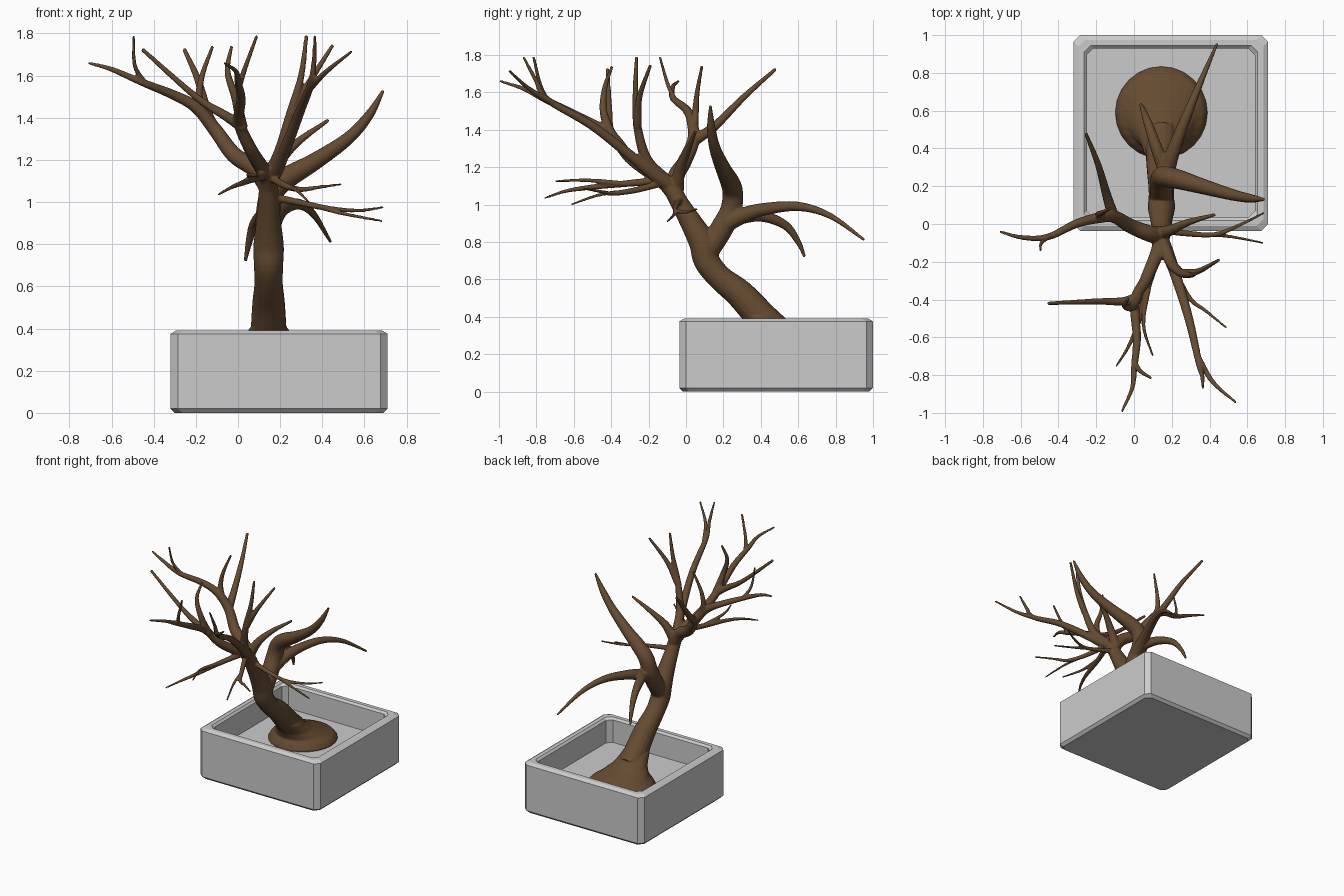
import bpy, bmesh, math
from mathutils import Vector


def make_object(name, bm, color=None):
    bmesh.ops.recalc_face_normals(bm, faces=bm.faces)
    me = bpy.data.meshes.new(name)
    bm.to_mesh(me)
    bm.free()
    ob = bpy.data.objects.new(name, me)
    bpy.context.collection.objects.link(ob)
    if color:
        mat = bpy.data.materials.new(name + "_colour")
        mat.diffuse_color = color
        me.materials.append(mat)
    return ob


def loft(bm, rings):
    """Skin a list of equal-length point rings and cap both ends."""
    vs = [[bm.verts.new(p) for p in r] for r in rings]
    n = len(vs[0])
    for a, b in zip(vs, vs[1:]):
        for i in range(n):
            bm.faces.new((a[i], a[(i + 1) % n], b[(i + 1) % n], b[i]))
    bm.faces.new(vs[0])
    bm.faces.new(vs[-1])


def spline(pts, steps=5):
    """Catmull-Rom through 4D points (x, y, z, radius)."""
    p = [2 * pts[0] - pts[1]] + pts + [2 * pts[-1] - pts[-2]]
    out = []
    for a, b, c, d in zip(p, p[1:], p[2:], p[3:]):
        for k in range(steps):
            t = k / steps
            out.append(0.5 * (2 * b + (c - a) * t + (2 * a - 5 * b + 4 * c - d) * t * t
                              + (3 * b - a - 3 * c + d) * t ** 3))
    return out + [pts[-1]]


def tube(bm, pts, sides=12):
    path = spline([Vector(p) for p in pts])
    pos = [q.to_3d() for q in path]
    u = Vector((1, 0.13, 0.07))
    rings = []
    for i, c in enumerate(pos):
        t = (pos[min(i + 1, len(pos) - 1)] - pos[max(i - 1, 0)]).normalized()
        u = (u - t * u.dot(t)).normalized()
        v = t.cross(u)
        r = max(path[i].w, 0.006)
        rings.append([c + r * (u * math.cos(2 * math.pi * k / sides)
                               + v * math.sin(2 * math.pi * k / sides)) for k in range(sides)])
    loft(bm, rings)


def branch(bm, r0, r1, *pts):
    n = len(pts) - 1
    tube(bm, [(*p, r0 + (r1 - r0) * i / n) for i, p in enumerate(pts)])


# Planter: chamfered square tray, outside wall, rim, inside wall and floor
bm = bmesh.new()
rings = []
for z, inset in ((0, .02), (.02, 0), (.375, 0), (.39, .025), (.39, .055), (.375, .07), (.2, .07)):
    hx, hy, c = .515 - inset, .518 - inset, .035
    rings.append([(.195 + x, .482 + y, z) for x, y in (
        (hx - c, -hy), (hx, -hy + c), (hx, hy - c), (hx - c, hy),
        (-hx + c, hy), (-hx, hy - c), (-hx, -hy + c), (-hx + c, -hy))])
loft(bm, rings)
make_object("planter", bm)

bm = bmesh.new()

# Root flare, horizontal rings
loft(bm, [[(.145 + r * math.cos(a * math.pi / 12), y + r * math.sin(a * math.pi / 12), z)
           for a in range(24)]
          for z, y, r in ((.17, .59, .24), (.21, .59, .245), (.24, .585, .225), (.27, .56, .18),
                          (.32, .49, .128), (.36, .44, .108), (.40, .40, .094))])

# Trunk
tube(bm, [(.145, .48, .32, .09), (.145, .41, .39, .086), (.145, .29, .52, .078),
          (.145, .18, .61, .068), (.145, .11, .70, .07), (.145, .09, .79, .073),
          (.145, .03, .90, .06), (.145, -.03, 1.0, .05), (.145, -.07, 1.07, .046),
          (.145, -.12, 1.12, .038)], 16)

# Rear fork rising to the right
tube(bm, [(.145, .11, .74, .06), (.145, .19, .87, .062), (.145, .24, .97, .058),
          (.17, .25, 1.06, .056), (.24, .235, 1.12, .052), (.36, .20, 1.19, .042),
          (.52, .155, 1.30, .031), (.62, .135, 1.41, .023), (.69, .13, 1.53, .008)], 14)

# Drooping rear branches
branch(bm, .052, .008, (.15, .18, .88), (.18, .30, .94), (.22, .42, .975), (.29, .60, .99),
       (.36, .77, .94), (.44, .955, .81))
branch(bm, .04, .008, (.17, .27, .93), (.12, .40, .94), (.075, .53, .89), (.05, .60, .80),
       (.035, .635, .72))

# Left limb and its offshoots
branch(bm, .05, .007, (.145, -.06, 1.08), (.08, -.05, 1.16), (-.02, -.01, 1.225),
       (-.11, .04, 1.345), (-.20, .03, 1.45), (-.31, 0, 1.51), (-.46, -.07, 1.57),
       (-.60, -.07, 1.63), (-.71, -.04, 1.66))
branch(bm, .014, .007, (-.44, -.06, 1.56), (-.49, -.10, 1.65), (-.495, -.14, 1.79))
branch(bm, .032, .01, (-.11, .04, 1.34), (-.145, .155, 1.42), (-.19, .315, 1.58),
       (-.255, .48, 1.725))
branch(bm, .025, .008, (-.16, .04, 1.40), (-.185, .05, 1.49), (-.17, .06, 1.60),
       (-.12, .085, 1.74))

# Front left limb and its offshoots
branch(bm, .042, .007, (.145, -.08, 1.10), (.12, -.16, 1.15), (.06, -.30, 1.25),
       (.005, -.41, 1.38), (.015, -.61, 1.49), (0, -.77, 1.57), (-.01, -.87, 1.62),
       (-.065, -.995, 1.66))
branch(bm, .016, .008, (.005, -.74, 1.55), (.035, -.78, 1.64), (.09, -.815, 1.79))
branch(bm, .028, .008, (.02, -.39, 1.35), (-.01, -.44, 1.49), (-.05, -.435, 1.62),
       (-.03, -.395, 1.74))
branch(bm, .03, .01, (.02, -.39, 1.36), (-.06, -.41, 1.41), (-.20, -.41, 1.50),
       (-.455, -.42, 1.725))

# Front right limb and its offshoot
branch(bm, .04, .007, (.145, -.08, 1.10), (.18, -.16, 1.15), (.22, -.27, 1.24),
       (.29, -.50, 1.42), (.345, -.74, 1.56), (.36, -.80, 1.66), (.365, -.87, 1.79))
branch(bm, .018, .007, (.34, -.71, 1.54), (.42, -.84, 1.62), (.54, -.945, 1.715))

# Upright pair
branch(bm, .036, .009, (.15, -.10, 1.12), (.20, -.21, 1.24), (.25, -.26, 1.42),
       (.30, -.27, 1.60), (.325, -.265, 1.79))
branch(bm, .024, .009, (.255, -.26, 1.42), (.34, -.25, 1.57), (.45, -.19, 1.745))

# Short right limb
branch(bm, .038, .009, (.14, -.05, 1.10), (.20, -.03, 1.20), (.29, .01, 1.29),
       (.43, .05, 1.39))

# Thin right twigs
branch(bm, .02, .006, (.14, -.03, 1.03), (.28, -.05, 1.0), (.43, -.055, .97),
       (.57, 0, .96), (.69, .06, .975))
branch(bm, .013, .006, (.36, -.055, .985), (.50, -.065, .945), (.685, -.10, .91))

# Thin front twigs
branch(bm, .022, .006, (.14, -.13, 1.13), (.07, -.34, 1.11), (.02, -.53, 1.09),
       (-.03, -.65, 1.07), (-.095, -.755, 1.035))
branch(bm, .015, .006, (.08, -.32, 1.11), (.05, -.53, 1.13), (.10, -.70, 1.125))
branch(bm, .02, .006, (.15, -.11, 1.12), (.23, -.28, 1.075), (.30, -.40, 1.06),
       (.38, -.46, 1.07), (.49, -.55, 1.085))
branch(bm, .013, .006, (.24, -.29, 1.07), (.28, -.45, 1.055), (.335, -.615, 1.0))

tree = make_object("tree", bm, (.13, .07, .03, 1))

# Fuse the limbs into one smooth surface
fuse = tree.modifiers.new("fuse", 'REMESH')
fuse.mode = 'VOXEL'
fuse.voxel_size = .006
fuse.use_smooth_shade = True
soften = tree.modifiers.new("soften", 'SMOOTH')
soften.factor = .5
soften.iterations = 4
